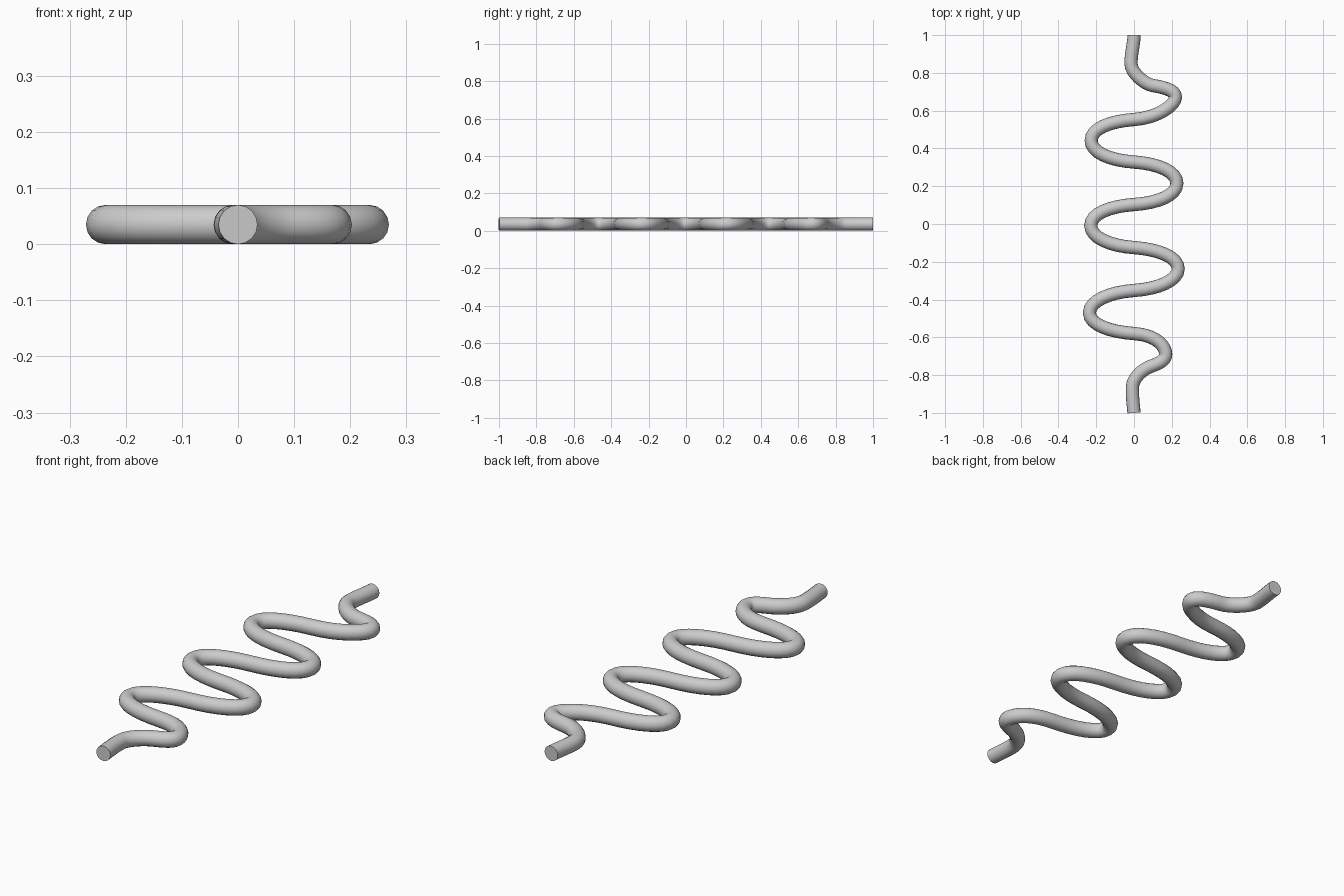
import bpy, math

if "Cube" in bpy.data.objects:
    bpy.data.objects.remove(bpy.data.objects["Cube"])

R = 0.035  # tube radius

# Centre line nodes: (x, y, handle dx, handle dy), running from front to back
nodes = [(0, -1, -0.003, 0.04), (-0.008, -0.86, 0.003, 0.045),
         (0.085, -0.755, 0.04, 0.015), (0.168, -0.69, 0, 0.035)]
lefts = [(-0.236, -0.47), (-0.229, -0.008), (-0.227, 0.442)]
rights = [(0.234, -0.237), (0.227, 0.215), (0.22, 0.672)]
crossings = [-0.58, -0.352, -0.125, 0.103, 0.328, 0.553]

# Alternating bends with a nearly straight run across the middle
for i, y in enumerate(crossings):
    side = -1 if i % 2 == 0 else 1
    bx, by = (lefts if side < 0 else rights)[i // 2]
    nodes.append((0, y, side * 0.13, 0.009))
    nodes.append((bx, by, 0, 0.062 if i < 5 else 0.04))
nodes += [(0.1, 0.733, -0.045, 0.008), (-0.016, 0.85, 0, 0.05), (0.001, 1, 0.001, 0.04)]

# Round tube swept along the path
curve = bpy.data.curves.new("wavy_tube", "CURVE")
curve.dimensions = "3D"
curve.twist_mode = "Z_UP"
curve.bevel_depth = R
curve.bevel_resolution = 6
curve.resolution_u = 8
curve.use_fill_caps = True
spline = curve.splines.new("BEZIER")
spline.bezier_points.add(len(nodes) - 1)
for p, (x, y, dx, dy) in zip(spline.bezier_points, nodes):
    p.handle_left_type = p.handle_right_type = "FREE"
    p.co = (x, y, R)
    p.handle_left = (x - dx, y - dy, R)
    p.handle_right = (x + dx, y + dy, R)

tube = bpy.data.objects.new("wavy_tube", curve)
bpy.context.collection.objects.link(tube)
bpy.context.view_layer.objects.active = tube
tube.select_set(True)
bpy.ops.object.convert(target="MESH")
bpy.ops.object.shade_smooth_by_angle(angle=math.radians(40))
